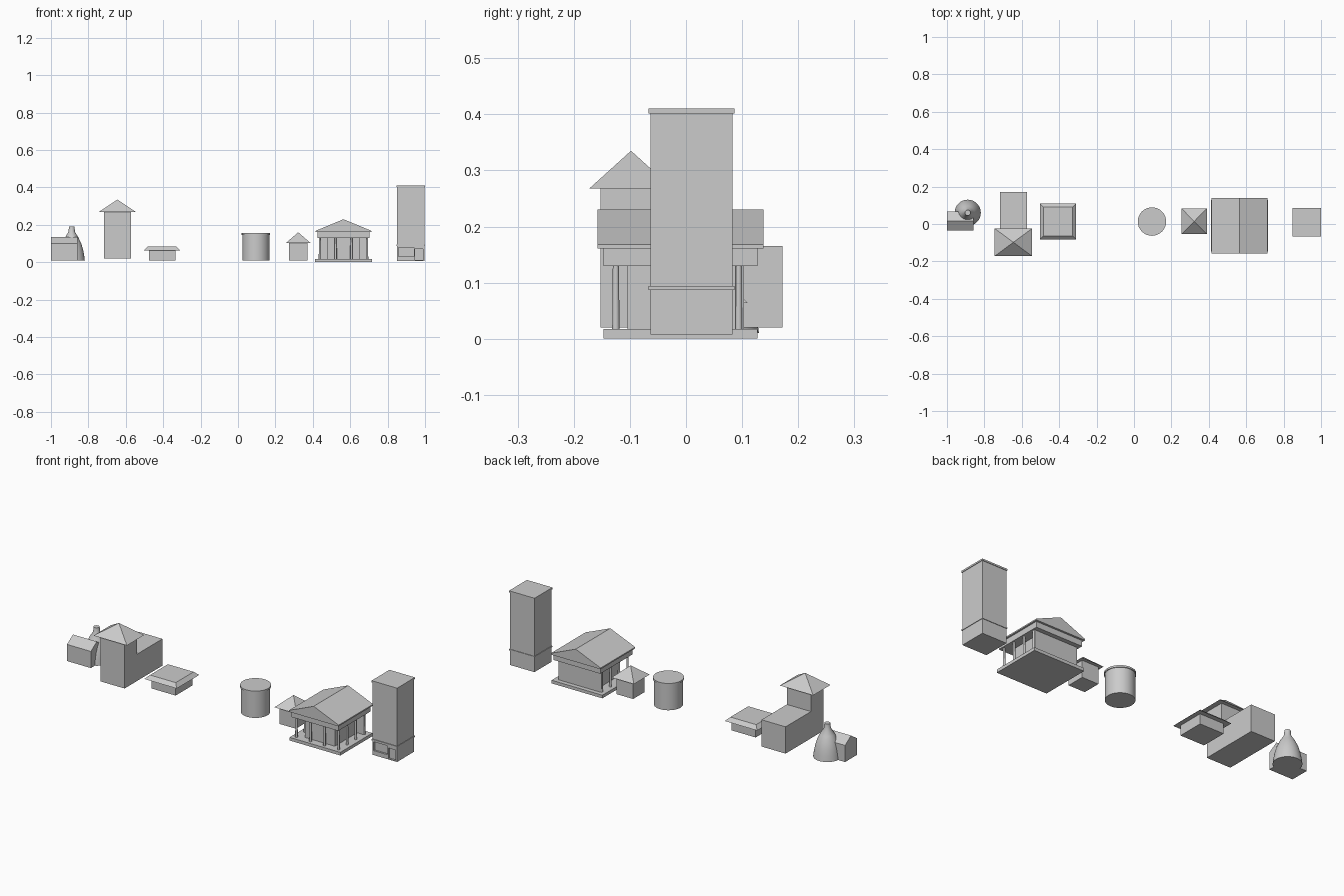
import bpy, bmesh, math

if "Cube" in bpy.data.objects:
    bpy.data.objects.remove(bpy.data.objects["Cube"])


def make(name, verts, faces):
    me = bpy.data.meshes.new(name)
    me.from_pydata(verts, [], faces)
    bm = bmesh.new()
    bm.from_mesh(me)
    bmesh.ops.recalc_face_normals(bm, faces=bm.faces)
    bm.to_mesh(me)
    bm.free()
    ob = bpy.data.objects.new(name, me)
    bpy.context.collection.objects.link(ob)
    return ob


def box(name, x0, x1, y0, y1, z0, z1, inset=(0, 0)):
    """Box between two corners; inset shrinks the top, for frustums."""
    i, j = inset
    v = [(x0, y0, z0), (x1, y0, z0), (x1, y1, z0), (x0, y1, z0),
         (x0 + i, y0 + j, z1), (x1 - i, y0 + j, z1), (x1 - i, y1 - j, z1), (x0 + i, y1 - j, z1)]
    f = [(0, 1, 2, 3), (4, 5, 6, 7)] + [(k, (k + 1) % 4, (k + 1) % 4 + 4, k + 4) for k in range(4)]
    return make(name, v, f)


def pyramid(name, x0, x1, y0, y1, z0, z1):
    v = [(x0, y0, z0), (x1, y0, z0), (x1, y1, z0), (x0, y1, z0),
         ((x0 + x1) / 2, (y0 + y1) / 2, z1)]
    return make(name, v, [(0, 1, 2, 3)] + [(k, (k + 1) % 4, 4) for k in range(4)])


def prism(name, section, a, b, axis):
    """Extrude a cross-section of (side, z) points along x or y."""
    n = len(section)
    v = [(t, s, z) if axis == "x" else (s, t, z) for t in (a, b) for s, z in section]
    f = [tuple(range(n)), tuple(range(n, 2 * n))]
    return make(name, v, f + [(k, (k + 1) % n, (k + 1) % n + n, k + n) for k in range(n)])


def lathe(name, cx, cy, profile, sides=32):
    """Solid of revolution from (radius, z) points, capped at both ends."""
    v = [(cx + r * math.cos(2 * math.pi * k / sides), cy + r * math.sin(2 * math.pi * k / sides), z)
         for r, z in profile for k in range(sides)]
    n = len(profile)
    f = [tuple(range(sides)), tuple(range((n - 1) * sides, n * sides))]
    for j in range(n - 1):
        for k in range(sides):
            m = (k + 1) % sides
            f.append((j * sides + k, j * sides + m, (j + 1) * sides + m, (j + 1) * sides + k))
    ob = make(name, v, f)
    bpy.ops.object.select_all(action="DESELECT")
    ob.select_set(True)
    bpy.context.view_layer.objects.active = ob
    bpy.ops.object.shade_smooth_by_angle(angle=math.radians(35))
    return ob


# Pottery: gabled shed and bottle kiln
prism("kiln_shed", [(-0.035, 0.01), (0.067, 0.01), (0.067, 0.10), (0.016, 0.134), (-0.035, 0.10)],
      -1.0, -0.857, "x")
lathe("bottle_kiln", -0.889, 0.06,
      [(0.07, 0.01), (0.066, 0.04), (0.06, 0.07), (0.051, 0.10), (0.036, 0.132),
       (0.017, 0.163), (0.015, 0.19)])

# Long hall with front tower
box("hall", -0.717, -0.573, -0.045, 0.172, 0.02, 0.165)
box("hall_tower", -0.717, -0.573, -0.152, -0.045, 0.02, 0.268)
pyramid("hall_tower_roof", -0.745, -0.545, -0.172, -0.024, 0.268, 0.335)

# Low pavilion
box("pavilion_body", -0.477, -0.333, -0.058, 0.085, 0.01, 0.064)
box("pavilion_roof", -0.503, -0.309, -0.083, 0.11, 0.064, 0.083, (0.02, 0.02))

# Round storage tank with lid
lathe("tank", 0.096, 0.013, [(0.072, 0.01), (0.072, 0.148)])
lathe("tank_lid", 0.096, 0.013, [(0.076, 0.147), (0.076, 0.157)])

# Hut
box("hut_body", 0.272, 0.371, -0.035, 0.064, 0.01, 0.102)
pyramid("hut_roof", 0.255, 0.389, -0.053, 0.082, 0.102, 0.16)

# Columned hall
box("portico_base", 0.412, 0.716, -0.147, 0.127, 0.0, 0.017)
box("portico_chamber", 0.475, 0.653, -0.104, 0.09, 0.017, 0.13)
box("portico_back_wall", 0.435, 0.693, 0.087, 0.103, 0.017, 0.13)
box("portico_beam", 0.424, 0.704, -0.147, 0.127, 0.13, 0.161)
prism("portico_roof", [(0.415, 0.161), (0.713, 0.161), (0.713, 0.168), (0.564, 0.23), (0.415, 0.168)],
      -0.158, 0.138, "y")
cols = [(0.438 + 0.084 * i, -0.125) for i in range(4)]
cols += [(x, -0.125 + 0.073 * j) for x in (0.438, 0.69) for j in (1, 2, 3)]
for n, (x, y) in enumerate(cols):
    lathe(f"portico_column_{n + 1}", x, y, [(0.0065, 0.017), (0.0055, 0.13)], 12)

# Tall block with shop front
tower = box("block_body", 0.85, 0.997, -0.063, 0.083, 0.008, 0.402)
openings = {"shop_window": (0.857, 0.941, 0.032, 0.08), "shop_door": (0.945, 0.989, 0.012, 0.07)}
for name, (x0, x1, z0, z1) in openings.items():
    cutter = box(name + "_cutter", x0, x1, -0.08, -0.053, z0, z1)
    mod = tower.modifiers.new(name, "BOOLEAN")
    mod.operation = "DIFFERENCE"
    mod.solver = "EXACT"
    mod.object = cutter
    bpy.context.view_layer.objects.active = tower
    bpy.ops.object.modifier_apply(modifier=name)
    bpy.data.objects.remove(cutter)
for name, z0, z1 in (("block_band", 0.087, 0.094), ("block_cap", 0.401, 0.41)):
    box(name, 0.847, 1.0, -0.067, 0.086, z0, z1)
